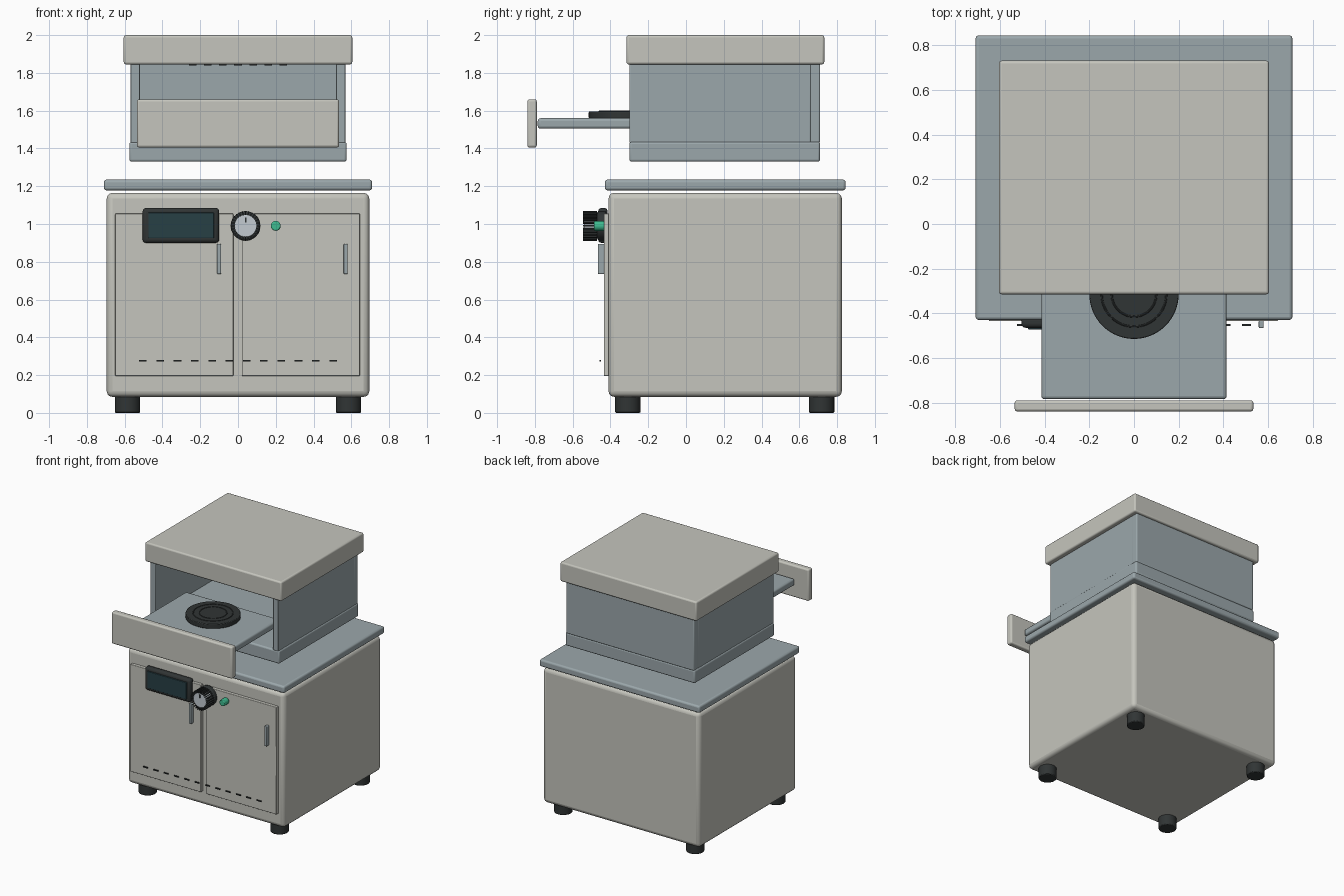
import bpy
from math import pi, sin, cos

if "Cube" in bpy.data.objects:
    bpy.data.objects.remove(bpy.data.objects["Cube"])


def material(name, rgb):
    m = bpy.data.materials.new(name)
    m.diffuse_color = (*rgb, 1)
    m.use_nodes = True
    m.node_tree.nodes["Principled BSDF"].inputs["Base Color"].default_value = m.diffuse_color
    return m


CREAM = material("warm_enamel", (0.56, 0.56, 0.51))
STEEL = material("steel", (0.33, 0.39, 0.41))
BLACK = material("black", (0.03, 0.035, 0.035))
GLASS = material("screen_glass", (0.02, 0.05, 0.06))
GREEN = material("green_light", (0.05, 0.5, 0.28))
SILVER = material("silver", (0.55, 0.6, 0.64))


def finish(ob, name, mat, bevel, segments=3):
    ob.name = name
    ob.data.materials.append(mat)
    if bevel:
        b = ob.modifiers.new("bevel", 'BEVEL')
        b.width, b.segments, b.limit_method = bevel, segments, 'ANGLE'
    bpy.ops.object.shade_smooth_by_angle()
    return ob


def box(name, x, y, z, mat, bevel=0.0):
    """Box from (min, max) ranges on each axis."""
    bpy.ops.mesh.primitive_cube_add(size=1, location=[sum(r) / 2 for r in (x, y, z)])
    ob = bpy.context.object
    ob.scale = [r[1] - r[0] for r in (x, y, z)]
    bpy.ops.object.transform_apply(location=False, rotation=False, scale=True)
    return finish(ob, name, mat, bevel)


def disc(name, x, y, z, radius, depth, mat, bevel=0.0, front=False, verts=48):
    """Cylinder centred at a point; front=True points it along y."""
    bpy.ops.mesh.primitive_cylinder_add(vertices=verts, radius=radius, depth=depth,
                                        location=(x, y, z),
                                        rotation=(pi / 2 if front else 0, 0, 0))
    return finish(bpy.context.object, name, mat, bevel, 2)


def ring(name, x, y, z, major, minor, mat):
    bpy.ops.mesh.primitive_torus_add(major_radius=major, minor_radius=minor,
                                     major_segments=48, minor_segments=8,
                                     location=(x, y, z))
    return finish(bpy.context.object, name, mat, 0)


# Lower cabinet, feet and worktop
box("cabinet_body", (-0.695, 0.695), (-0.41, 0.825), (0.085, 1.165), CREAM, 0.03)
box("worktop", (-0.71, 0.71), (-0.43, 0.845), (1.178, 1.235), STEEL, 0.014)
for sx in (-0.585, 0.585):
    for sy in (-0.308, 0.718):
        disc("foot", sx, sy, 0.046, 0.067, 0.092, BLACK, 0.006)

# Doors with upright handles
for side, x0, x1, hx in (("left", -0.65, -0.025, -0.1), ("right", 0.02, 0.645, 0.57)):
    box(side + "_door", (x0, x1), (-0.435, -0.405), (0.195, 1.055), CREAM, 0.004)
    box(side + "_handle", (hx - 0.011, hx + 0.011), (-0.467, -0.433), (0.735, 0.895), STEEL, 0.005)

# Vent slots low on the doors
for i in range(12):
    cx = (i - 5.5) * 0.0915
    box("door_vent", (cx - 0.02, cx + 0.02), (-0.457, -0.449), (0.271, 0.279), BLACK)

# Display
box("display_bezel", (-0.505, -0.1), (-0.465, -0.415), (0.9, 1.085), BLACK, 0.018)
box("display_screen", (-0.475, -0.127), (-0.473, -0.455), (0.925, 1.06), GLASS, 0.004)

# Control knob with grip ridges, pointer and pilot light
KX, KZ = 0.04, 0.99
disc("knob_collar", KX, -0.445, KZ, 0.078, 0.05, BLACK, 0.012, True)
disc("knob_cap", KX, -0.502, KZ, 0.06, 0.076, SILVER, 0.004, True)
for i in range(28):
    a = 2 * pi * i / 28
    r = box("knob_ridge", (-0.0035, 0.0035), (-0.0375, 0.0375), (-0.011, 0.011), BLACK)
    r.location = (KX + 0.068 * sin(a), -0.5085, KZ + 0.068 * cos(a))
    r.rotation_euler = (0, a, 0)
box("knob_pointer", (KX - 0.004, KX + 0.004), (-0.545, -0.535), (KZ + 0.018, KZ + 0.045), BLACK)
disc("pilot_light", 0.2, -0.46, KZ, 0.026, 0.055, GREEN, 0.006, True, 32)

# Upper chamber: floor, three walls and lid
box("chamber_floor", (-0.575, 0.575), (-0.30, 0.71), (1.33, 1.435), STEEL, 0.012)
for s, side in ((-1, "left"), (1, "right")):
    box(side + "_wall", sorted((s * 0.52, s * 0.568)), (-0.30, 0.66), (1.43, 1.86), STEEL, 0.005)
box("back_wall", (-0.568, 0.568), (0.655, 0.71), (1.43, 1.86), STEEL, 0.008)
box("lid", (-0.605, 0.605), (-0.315, 0.732), (1.845, 2.0), CREAM, 0.012)
for i in range(7):
    cx = (i - 3) * 0.08
    box("chamber_vent", (cx - 0.02, cx + 0.02), (0.645, 0.657), (1.838, 1.848), BLACK)

# Pulled-out drawer with hotplate
box("drawer_tray", (-0.415, 0.415), (-0.785, -0.065), (1.505, 1.56), STEEL, 0.014)
box("drawer_front", (-0.535, 0.535), (-0.84, -0.79), (1.405, 1.66), CREAM, 0.012)
disc("hotplate", 0, -0.315, 1.577, 0.2, 0.038, BLACK, 0.005, verts=64)
for radius in (0.145, 0.1):
    ring("hotplate_ring", 0, -0.315, 1.595, radius, 0.005, BLACK)
